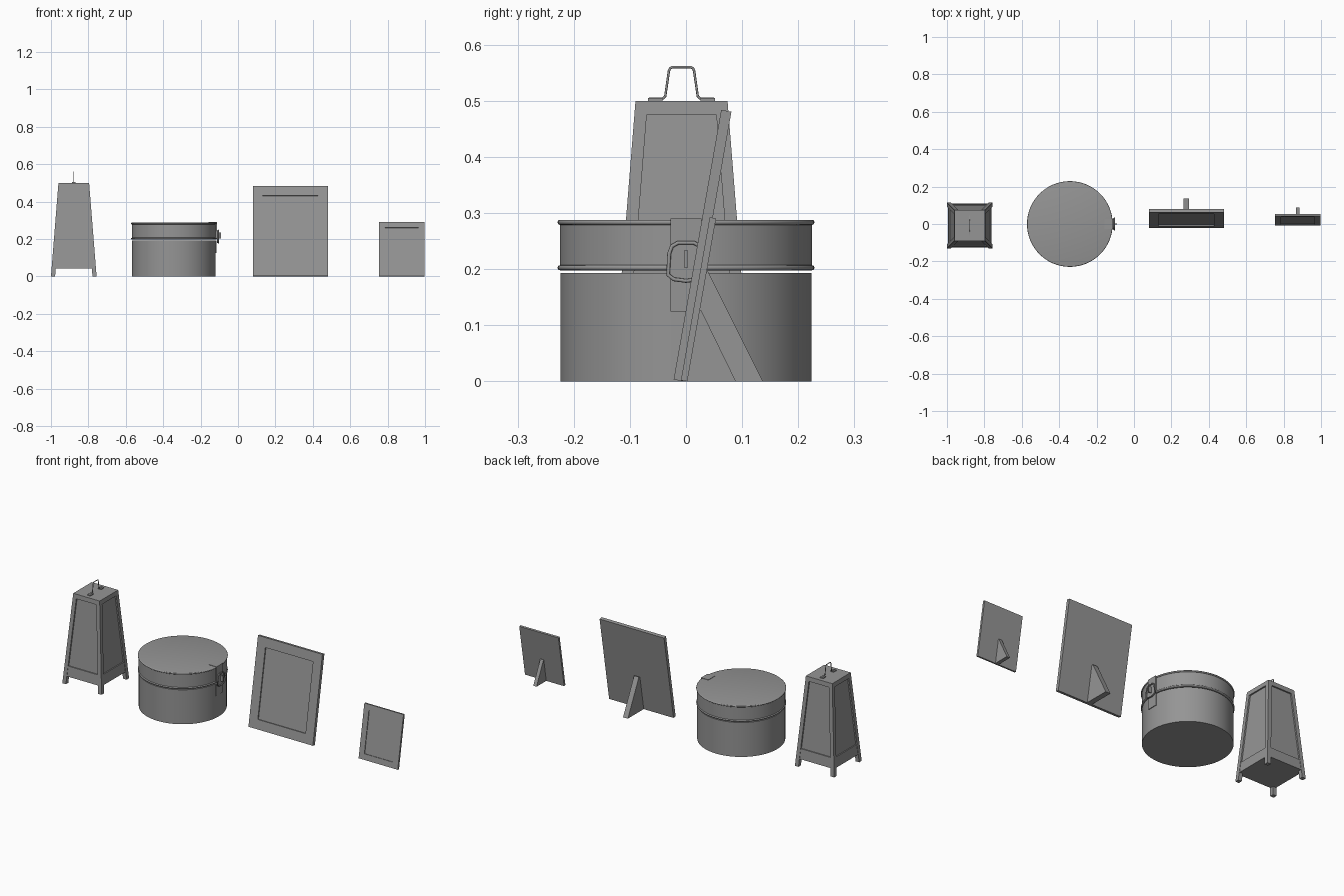
import bpy, bmesh
from math import radians, sin, cos, pi
from mathutils import Matrix, Vector

cube = bpy.data.objects.get("Cube")
if cube:
    bpy.data.objects.remove(cube, do_unlink=True)

grey = bpy.data.materials.new("plain_grey")
grey.use_nodes = True
tone = (0.3, 0.3, 0.3, 1)
grey.diffuse_color = tone
grey.node_tree.nodes["Principled BSDF"].inputs["Base Color"].default_value = tone


def finish(name, bm, smooth=False):
    bmesh.ops.recalc_face_normals(bm, faces=bm.faces)
    mesh = bpy.data.meshes.new(name)
    bm.to_mesh(mesh)
    bm.free()
    mesh.materials.append(grey)
    obj = bpy.data.objects.new(name, mesh)
    bpy.context.collection.objects.link(obj)
    if smooth:
        bpy.ops.object.select_all(action='DESELECT')
        obj.select_set(True)
        bpy.context.view_layer.objects.active = obj
        bpy.ops.object.shade_smooth_by_angle(angle=radians(35))
    return obj


def prism(name, low, high):
    """Solid between two matching outlines."""
    bm = bmesh.new()
    a = [bm.verts.new(p) for p in low]
    b = [bm.verts.new(p) for p in high]
    bm.faces.new(a)
    bm.faces.new(b)
    n = len(a)
    for i in range(n):
        j = (i + 1) % n
        bm.faces.new((a[i], a[j], b[j], b[i]))
    return finish(name, bm)


def box(name, x, y, z):
    ring = [(x[0], y[0]), (x[1], y[0]), (x[1], y[1]), (x[0], y[1])]
    return prism(name, [(*p, z[0]) for p in ring], [(*p, z[1]) for p in ring])


def lathe(name, profile, centre, steps=96):
    bm = bmesh.new()
    verts = [bm.verts.new((r, 0, z)) for r, z in profile]
    edges = [bm.edges.new(pair) for pair in zip(verts, verts[1:])]
    bmesh.ops.spin(bm, geom=verts + edges, cent=(0, 0, 0), axis=(0, 0, 1),
                   angle=2 * pi, steps=steps)
    bmesh.ops.remove_doubles(bm, verts=bm.verts, dist=0.0001)
    bmesh.ops.translate(bm, verts=bm.verts, vec=(*centre, 0))
    return finish(name, bm, True)


def wire(name, points, radius, cyclic=False):
    curve = bpy.data.curves.new(name, 'CURVE')
    curve.dimensions = '3D'
    curve.bevel_depth = radius
    curve.bevel_resolution = 2
    curve.use_fill_caps = True
    line = curve.splines.new('POLY')
    line.points.add(len(points) - 1)
    for slot, p in zip(line.points, points):
        slot.co = (*p, 1)
    line.use_cyclic_u = cyclic
    curve.materials.append(grey)
    obj = bpy.data.objects.new(name, curve)
    bpy.context.collection.objects.link(obj)
    bpy.ops.object.select_all(action='DESELECT')
    obj.select_set(True)
    bpy.context.view_layer.objects.active = obj
    bpy.ops.object.convert(target='MESH')
    return obj


# Tapered lantern case
LX, LY = -0.878, -0.008


def half(z):
    return 0.122 - 0.08 * z


def section(z, inset):
    h = half(z) - inset
    return [(LX + sx * h, LY + sy * h, z) for sx, sy in ((-1, -1), (1, -1), (1, 1), (-1, 1))]


def tapered(name, z0, z1, inset):
    prism(name, section(z0, inset), section(z1, inset))


tapered("lantern_panels", 0.045, 0.49, 0.008)
tapered("lantern_bottom_rail", 0.043, 0.1, 0.002)
tapered("lantern_top", 0.475, 0.5, 0)

for sx, sy, side in ((-1, -1, "right_front"), (1, -1, "left_front"),
                     (1, 1, "left_back"), (-1, 1, "right_back")):
    rings = []
    for z in (0, 0.498):
        h, w = half(z), 0.022
        rings.append([(LX + sx * a, LY + sy * b, z)
                      for a, b in ((h, h), (h - w, h), (h - w, h - w), (h, h - w))])
    prism("lantern_post_" + side, *rings)

# Lantern handle
side = [(0.058, 0.504), (0.033, 0.504), (0.029, 0.508), (0.0225, 0.553), (0.0205, 0.558), (0.016, 0.56)]
path = [(-y, z) for y, z in side] + side[::-1]
wire("lantern_handle", [(LX, LY + y, z) for y, z in path], 0.0022)
for s in (-1, 1):
    ends = sorted((LY + s * 0.034, LY + s * 0.06))
    box("lantern_handle_pad", (LX - 0.01, LX + 0.01), ends, (0.499, 0.505))

# Round box: base and loose lid
BX = -0.343
lathe("round_box_base", [(0, 0), (0.224, 0), (0.224, 0.193), (0, 0.193)], (BX, 0))


def bead(z):
    return [(0.2245 + 0.0045 * sin(a), z - 0.0045 * cos(a)) for a in (i * pi / 6 for i in range(7))]


lathe("round_box_lid", [(0, 0.198), (0.222, 0.198)] + bead(0.2025) + bead(0.2835) + [(0, 0.288)], (BX, 0))

# Clasp on the box
EDGE = BX + 0.224
box("clasp_lid_plate", (EDGE - 0.006, EDGE + 0.006), (-0.028, 0.028), (0.2, 0.29))
box("clasp_top_flap", (EDGE - 0.04, EDGE + 0.006), (-0.028, 0.028), (0.286, 0.29))
box("clasp_base_plate", (EDGE - 0.006, EDGE + 0.003), (-0.028, 0.028), (0.125, 0.192))
outline = [(0.032, 0.19), (0.03, 0.228), (0.025, 0.241), (0.014, 0.247)]
ring = outline + [(-y, z) for y, z in outline[::-1]] + [(-0.022, 0.182), (0, 0.179), (0.022, 0.182)]
prism("clasp_hasp", [(EDGE + 0.007, y * 0.9, z) for y, z in ring],
      [(EDGE + 0.011, y * 0.9, z) for y, z in ring])
wire("clasp_loop", [(EDGE + 0.014, y, z) for y, z in ring], 0.0035, True)
box("clasp_turn_pin", (EDGE + 0.01, EDGE + 0.028), (-0.003, 0.003), (0.202, 0.234))


# Leaning picture frames with wedge stands
def picture(name, x, foot, height, thick, border, stand, stand_x):
    bm = bmesh.new()
    bmesh.ops.create_cube(bm, size=1)
    width = x[1] - x[0]
    bmesh.ops.scale(bm, vec=(width, thick, height), verts=bm.verts)
    bmesh.ops.translate(bm, vec=(0, thick / 2, height / 2), verts=bm.verts)
    bm.normal_update()
    front = [f for f in bm.faces if f.normal.y < -0.9]
    bmesh.ops.inset_region(bm, faces=front, thickness=border, use_even_offset=True)
    wall = bmesh.ops.extrude_face_region(bm, geom=front)
    moved = [v for v in wall["geom"] if isinstance(v, bmesh.types.BMVert)]
    bmesh.ops.translate(bm, verts=moved, vec=(0, thick * 0.35, 0))
    bmesh.ops.delete(bm, geom=[f for f in front if f.is_valid], context='FACES_ONLY')
    lean = Matrix.Rotation(radians(-10), 4, 'X')
    place = Vector((sum(x) / 2, foot, thick * sin(radians(10))))
    bmesh.ops.transform(bm, matrix=Matrix.Translation(place) @ lean, verts=bm.verts)
    finish(name, bm)
    prism(name + "_stand", *[[(sx, y, z) for y, z in stand] for sx in stand_x])


picture("large_frame", (0.08, 0.48), -0.022, 0.488, 0.0185, 0.052,
        [(-0.004, 0), (0.028, 0.192), (0.039, 0.196), (0.137, 0)], (0.265, 0.295))
picture("small_frame", (0.755, 0.998), -0.009, 0.295, 0.0115, 0.032,
        [(0.002, 0), (0.022, 0.127), (0.027, 0.127), (0.089, 0)], (0.866, 0.886))
